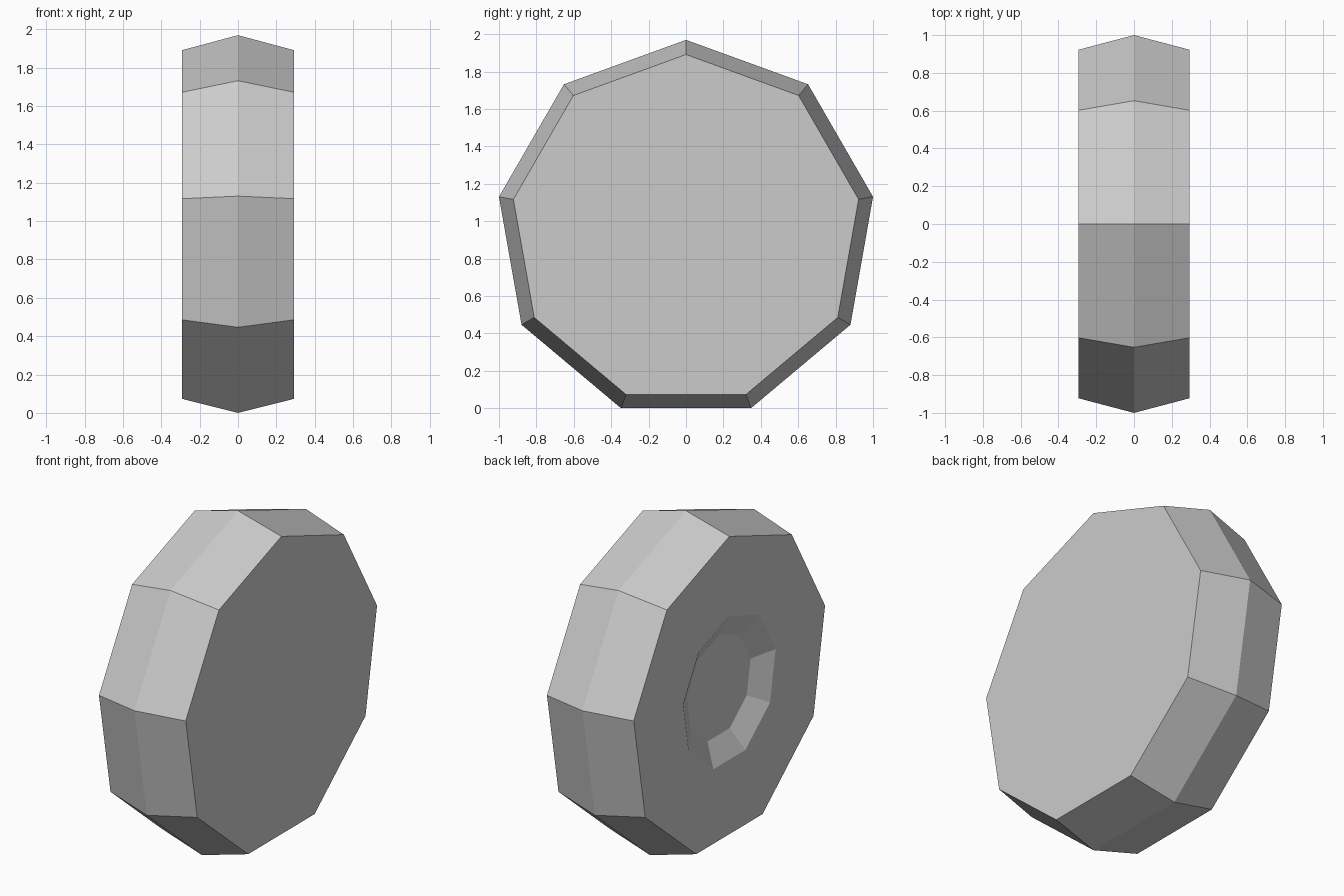
import bpy, bmesh
from math import sin, cos, pi, radians

if "Cube" in bpy.data.objects:
    bpy.data.objects.remove(bpy.data.objects["Cube"])

SIDES = 9
R = 1.0154                      # rim radius at the middle ridge
CENTRE_Z = R * cos(radians(20)) # the flat lower side rests on z = 0
HALF = 0.293

# Wheel profile as (x, radius), from the recess floor on the left to the right face
profile = [(-HALF + 0.073, 0.313), (-HALF, 0.453), (-HALF, 0.937),
           (0.0, R), (HALF, 0.937)]

bm = bmesh.new()


def ring(x, r):
    return [bm.verts.new((x, r * sin(2 * pi * i / SIDES),
                          CENTRE_Z + r * cos(2 * pi * i / SIDES)))
            for i in range(SIDES)]


rings = [ring(x, r) for x, r in profile]

# Side bands between neighbouring rings
for a, b in zip(rings, rings[1:]):
    for i in range(SIDES):
        j = (i + 1) % SIDES
        bm.faces.new((a[i], a[j], b[j], b[i]))

# Recess floor and right face
bm.faces.new(rings[0])
bm.faces.new(rings[-1])
bmesh.ops.recalc_face_normals(bm, faces=bm.faces)

mesh = bpy.data.meshes.new("wheel")
bm.to_mesh(mesh)
bm.free()
wheel = bpy.data.objects.new("wheel", mesh)
bpy.context.collection.objects.link(wheel)
